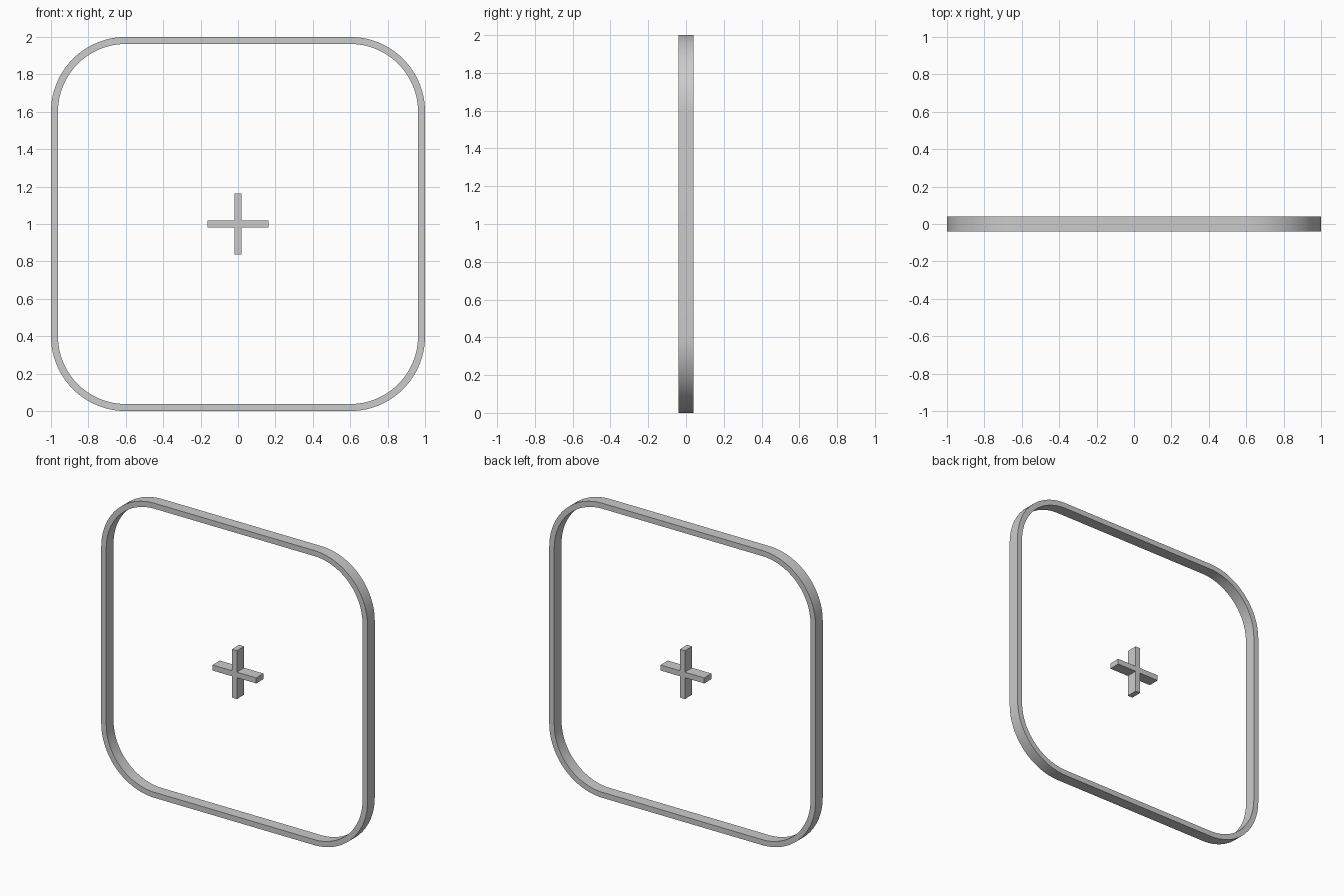
import bpy, bmesh, math

if "Cube" in bpy.data.objects:
    bpy.data.objects.remove(bpy.data.objects["Cube"])

HALF_DEPTH = 0.039
BAR = 0.0375      # width of every bar seen from the front
CENTRE_Z = 1.0


def rounded_square(half, radius, steps=24):
    pts = []
    c = half - radius
    for i, (sx, sz) in enumerate([(1, 1), (-1, 1), (-1, -1), (1, -1)]):
        for k in range(steps + 1):
            a = math.pi / 2 * (i + k / steps)
            pts.append((sx * c + radius * math.cos(a),
                        CENTRE_Z + sz * c + radius * math.sin(a)))
    return pts


def finish(name, bm):
    bmesh.ops.recalc_face_normals(bm, faces=bm.faces[:])
    mesh = bpy.data.meshes.new(name)
    bm.to_mesh(mesh)
    bm.free()
    obj = bpy.data.objects.new(name, mesh)
    bpy.context.collection.objects.link(obj)
    bpy.ops.object.select_all(action='DESELECT')
    obj.select_set(True)
    bpy.context.view_layer.objects.active = obj
    bpy.ops.object.shade_smooth_by_angle(angle=math.radians(30))
    return obj


# Rounded square frame: four loops bridged into a closed tube
bm = bmesh.new()
outer, inner = rounded_square(1.0, 0.4), rounded_square(1.0 - BAR, 0.4 - BAR)
loops = [[bm.verts.new((x, y, z)) for x, z in pts]
         for pts, y in [(outer, -HALF_DEPTH), (outer, HALF_DEPTH),
                        (inner, HALF_DEPTH), (inner, -HALF_DEPTH)]]
n = len(outer)
for j in range(4):
    a, b = loops[j], loops[(j + 1) % 4]
    for i in range(n):
        k = (i + 1) % n
        bm.faces.new((a[i], a[k], b[k], b[i]))
finish("outer_frame", bm)

# Centre cross: a twelve-point plus outline extruded in depth
bm = bmesh.new()
t, r = BAR / 2, 0.164
corner = [(r, -t), (r, t), (t, t)]
plus = []
for q in range(4):
    c, s = [(1, 0), (0, 1), (-1, 0), (0, -1)][q]
    plus += [(c * x - s * z, s * x + c * z) for x, z in corner]
face = bm.faces.new([bm.verts.new((x, -HALF_DEPTH, CENTRE_Z + z)) for x, z in plus])
ext = bmesh.ops.extrude_face_region(bm, geom=[face], use_keep_orig=True)
verts = [g for g in ext["geom"] if isinstance(g, bmesh.types.BMVert)]
bmesh.ops.translate(bm, verts=verts, vec=(0, 2 * HALF_DEPTH, 0))
finish("centre_cross", bm)
